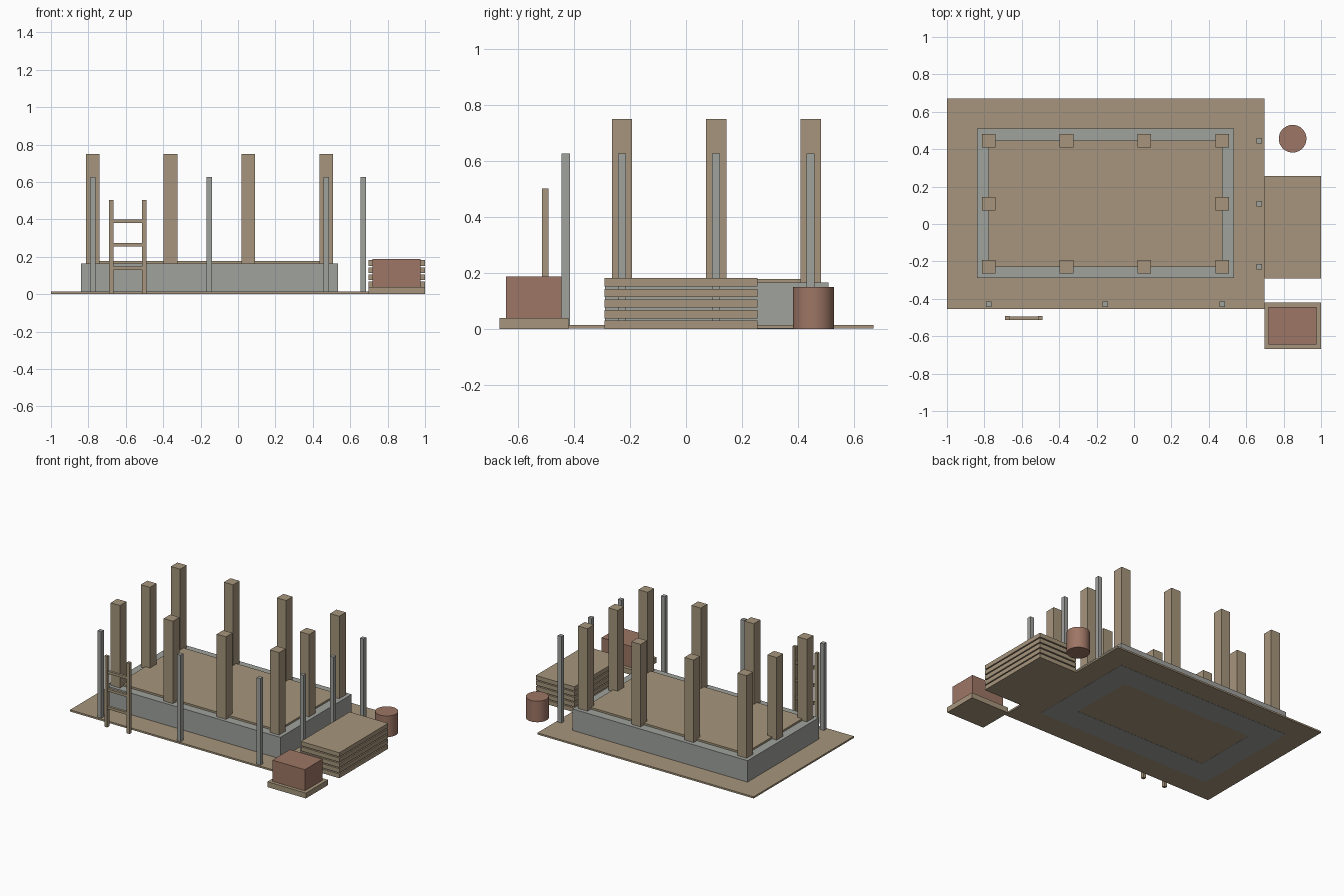
import bpy, bmesh

cube = bpy.data.objects.get("Cube")
if cube:
    bpy.data.objects.remove(cube, do_unlink=True)


def material(name, rgb):
    m = bpy.data.materials.new(name)
    m.use_nodes = True
    m.diffuse_color = (*rgb, 1)
    m.node_tree.nodes["Principled BSDF"].inputs["Base Color"].default_value = (*rgb, 1)
    return m


wood = material("timber_tan", (0.38, 0.30, 0.20))
grey = material("concrete_grey", (0.35, 0.36, 0.34))
brick = material("brick_red", (0.34, 0.18, 0.13))


def add_object(name, bm, mat):
    bmesh.ops.recalc_face_normals(bm, faces=bm.faces)
    mesh = bpy.data.meshes.new(name)
    bm.to_mesh(mesh)
    bm.free()
    mesh.materials.append(mat)
    obj = bpy.data.objects.new(name, mesh)
    bpy.context.collection.objects.link(obj)
    return obj


def box(name, x, y, z, mat):
    """Box from (min, max) pairs on each axis."""
    bm = bmesh.new()
    bmesh.ops.create_cube(bm, size=1)
    for v in bm.verts:
        for i, (lo, hi) in enumerate((x, y, z)):
            v.co[i] = lo if v.co[i] < 0 else hi
    return add_object(name, bm, mat)


def post(name, x, y, width, z, mat):
    h = width / 2
    return box(name, (x - h, x + h), (y - h, y + h), z, mat)


# Ground sheet, just above the footing underside
box("ground_sheet", (-1, 0.697), (-0.455, 0.67), (0.001, 0.013), wood)

# Foundation: four thick walls in a ring
X0, X1, Y0, Y1, T = -0.84, 0.535, -0.29, 0.51, 0.17
wall_z = (0, 0.165)
box("foundation_front", (X0, X1), (Y0, Y0 + T), wall_z, grey)
box("foundation_back", (X0, X1), (Y1 - T, Y1), wall_z, grey)
box("foundation_right", (X0, X0 + T), (Y0 + T, Y1 - T), wall_z, grey)
box("foundation_left", (X1 - T, X1), (Y0 + T, Y1 - T), wall_z, grey)

# Floor deck
box("floor_deck", (-0.777, 0.472), (-0.229, 0.446), (0.16, 0.178), wood)

# Timber posts around the deck
post_x = (-0.777, -0.361, 0.055, 0.472)
post_y = (-0.229, 0.108, 0.446)
for i, x in enumerate(post_x):
    for j, y in enumerate(post_y):
        if i in (0, 3) or j in (0, 2):
            post(f"timber_post_{i}_{j}", x, y, 0.073, (0.165, 0.75), wood)

# Scaffold poles on the front and left sides
for i, x in enumerate((-0.777, -0.153, 0.472)):
    post(f"scaffold_pole_front_{i}", x, -0.43, 0.029, (0.002, 0.627), grey)
for i, y in enumerate(post_y):
    post(f"scaffold_pole_left_{i}", 0.67, y, 0.029, (0.002, 0.627), grey)

# Ladder
for side, x in (("right", -0.678), ("left", -0.502)):
    post(f"ladder_rail_{side}", x, -0.503, 0.023, (0, 0.502), wood)
for i in range(3):
    z = 0.138 + i * 0.126
    box(f"ladder_rung_{i}", (-0.668, -0.512), (-0.512, -0.494), (z - 0.009, z + 0.009), wood)

# Stacked boards
for i in range(5):
    z = i * 0.0378
    box(f"stacked_board_{i}", (0.698, 1), (-0.292, 0.256), (z, z + 0.03), wood)

# Pallet with a block of bricks
box("pallet", (0.698, 1), (-0.667, -0.42), (0, 0.038), wood)
box("brick_block", (0.72, 0.975), (-0.643, -0.445), (0.038, 0.188), brick)

# Barrel
bm = bmesh.new()
bmesh.ops.create_cone(bm, cap_ends=True, segments=32, radius1=0.074, radius2=0.074, depth=0.15)
bmesh.ops.translate(bm, verts=bm.verts, vec=(0.848, 0.456, 0.075))
barrel = add_object("barrel", bm, brick)
bpy.ops.object.select_all(action="DESELECT")
barrel.select_set(True)
bpy.context.view_layer.objects.active = barrel
bpy.ops.object.shade_smooth_by_angle()
